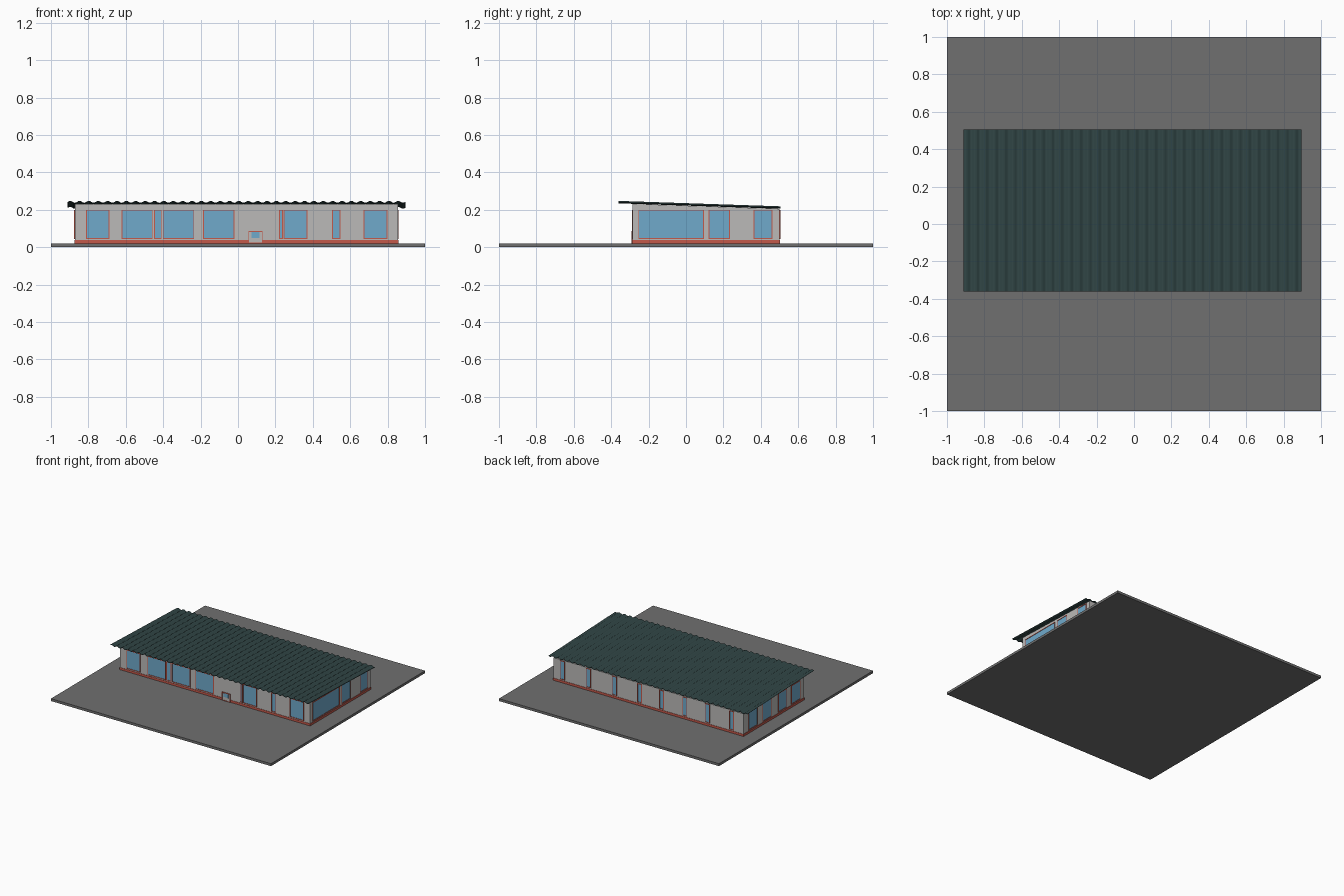
import bpy, bmesh, math

if "Cube" in bpy.data.objects:
    bpy.data.objects.remove(bpy.data.objects["Cube"])


def material(name, r, g, b):
    m = bpy.data.materials.new(name)
    m.diffuse_color = (r, g, b, 1)
    m.use_nodes = True
    m.node_tree.nodes["Principled BSDF"].inputs["Base Color"].default_value = m.diffuse_color
    return m


RED = material("red_trim", 0.55, 0.10, 0.07)
BLUE = material("blue_glass", 0.16, 0.40, 0.60)
ROOF = material("dark_roof", 0.03, 0.06, 0.06)
SLAB = material("dark_grey", 0.16, 0.16, 0.16)
WALL = material("light_grey", 0.50, 0.49, 0.48)


def finish(name, bm, mat):
    bmesh.ops.recalc_face_normals(bm, faces=bm.faces)
    me = bpy.data.meshes.new(name)
    bm.to_mesh(me)
    bm.free()
    me.materials.append(mat)
    ob = bpy.data.objects.new(name, me)
    bpy.context.collection.objects.link(ob)
    return ob


def add_box(bm, x0, x1, y0, y1, z0, z1):
    vs = bmesh.ops.create_cube(bm, size=1)["verts"]
    for v in vs:
        v.co = (x1 if v.co.x > 0 else x0,
                y1 if v.co.y > 0 else y0,
                z1 if v.co.z > 0 else z0)
    return vs


def box(name, mat, *dims):
    bm = bmesh.new()
    add_box(bm, *dims)
    return finish(name, bm, mat)


X0, X1, Y0, Y1 = -0.872, 0.855, -0.285, 0.50


def roof_z(y):
    return 0.241 - (y + 0.36) * 0.0335


# Ground slab, plinth and walls with sloping top
box("ground_slab", SLAB, -1, 1, -1, 1, 0, 0.02)
box("plinth", RED, X0 - 0.003, X1 + 0.003, Y0 - 0.003, Y1 + 0.003, 0.02, 0.038)
bm = bmesh.new()
for v in add_box(bm, X0, X1, Y0, Y1, 0.02, 0.2):
    if v.co.z > 0.1:
        v.co.z = roof_z(v.co.y) - 0.007
finish("walls", bm, WALL)


# Corrugated sheet roof
bm = bmesh.new()
RX0, RX1, RY0, RY1 = -0.91, 0.895, -0.36, 0.505
waves, seg = 36, 8
prev = None
for i in range(waves * seg + 1):
    x = RX0 + (RX1 - RX0) * i / (waves * seg)
    dz = 0.005 * math.sin(2 * math.pi * i / seg)
    pair = [bm.verts.new((x, y, roof_z(y) + dz)) for y in (RY0, RY1)]
    if prev:
        bm.faces.new((prev[0], pair[0], pair[1], prev[1]))
    prev = pair
roof = finish("corrugated_roof", bm, ROOF)
sol = roof.modifiers.new("thickness", "SOLIDIFY")
sol.thickness = 0.003
sol.offset = 0


# Windows: each side gives (start, end) spans along the wall
def side_box(bm, side, a, b, z0, z1, depth):
    if side == "front":
        add_box(bm, a, b, Y0 - depth, Y0 + 0.004, z0, z1)
    elif side == "back":
        add_box(bm, a, b, Y1 - 0.004, Y1 + depth, z0, z1)
    elif side == "right":
        add_box(bm, X1 - 0.004, X1 + depth, a, b, z0, z1)
    else:
        add_box(bm, X0 - depth, X0 + 0.004, a, b, z0, z1)


def frame(bm, side, a, b, z0, z1, w, depth):
    side_box(bm, side, a, a + w, z0, z1, depth)
    side_box(bm, side, b - w, b, z0, z1, depth)
    side_box(bm, side, a + w, b - w, z1 - w, z1, depth)
    side_box(bm, side, a + w, b - w, z0, z0 + w, depth)


spans = {
    "front": [(-0.812, -0.688), (-0.622, -0.456), (-0.450, -0.408),
              (-0.402, -0.234), (-0.186, -0.018), (0.219, 0.240),
              (0.244, 0.372), (0.503, 0.547), (0.672, 0.800)],
    "right": [(-0.255, 0.095), (0.12, 0.236), (0.36, 0.462)],
    "left": [(-0.235, -0.118), (-0.06, 0.05), (0.14, 0.255), (0.32, 0.435)],
    "back": [(x - 0.021, x + 0.021) for x in
             (-0.766, -0.545, -0.34, -0.13, 0.07, 0.30, 0.536, 0.773)],
}
for side, items in spans.items():
    frames, glass = bmesh.new(), bmesh.new()
    for a, b in items:
        frame(frames, side, a, b, 0.045, 0.2, 0.005, 0.004)
        side_box(glass, side, a + 0.005, b - 0.005, 0.05, 0.195, 0.001)
    finish(side + "_window_frames", frames, RED)
    finish(side + "_window_glass", glass, BLUE)

# Entrance door with its red surround and small pane
bm = bmesh.new()
frame(bm, "front", 0.055, 0.132, 0.02, 0.087, 0.005, 0.007)
finish("door_frame", bm, RED)
bm = bmesh.new()
side_box(bm, "front", 0.06, 0.127, 0.022, 0.082, 0.005)
finish("door_leaf", bm, WALL)
bm = bmesh.new()
side_box(bm, "front", 0.073, 0.115, 0.05, 0.08, 0.006)
finish("door_pane", bm, BLUE)
